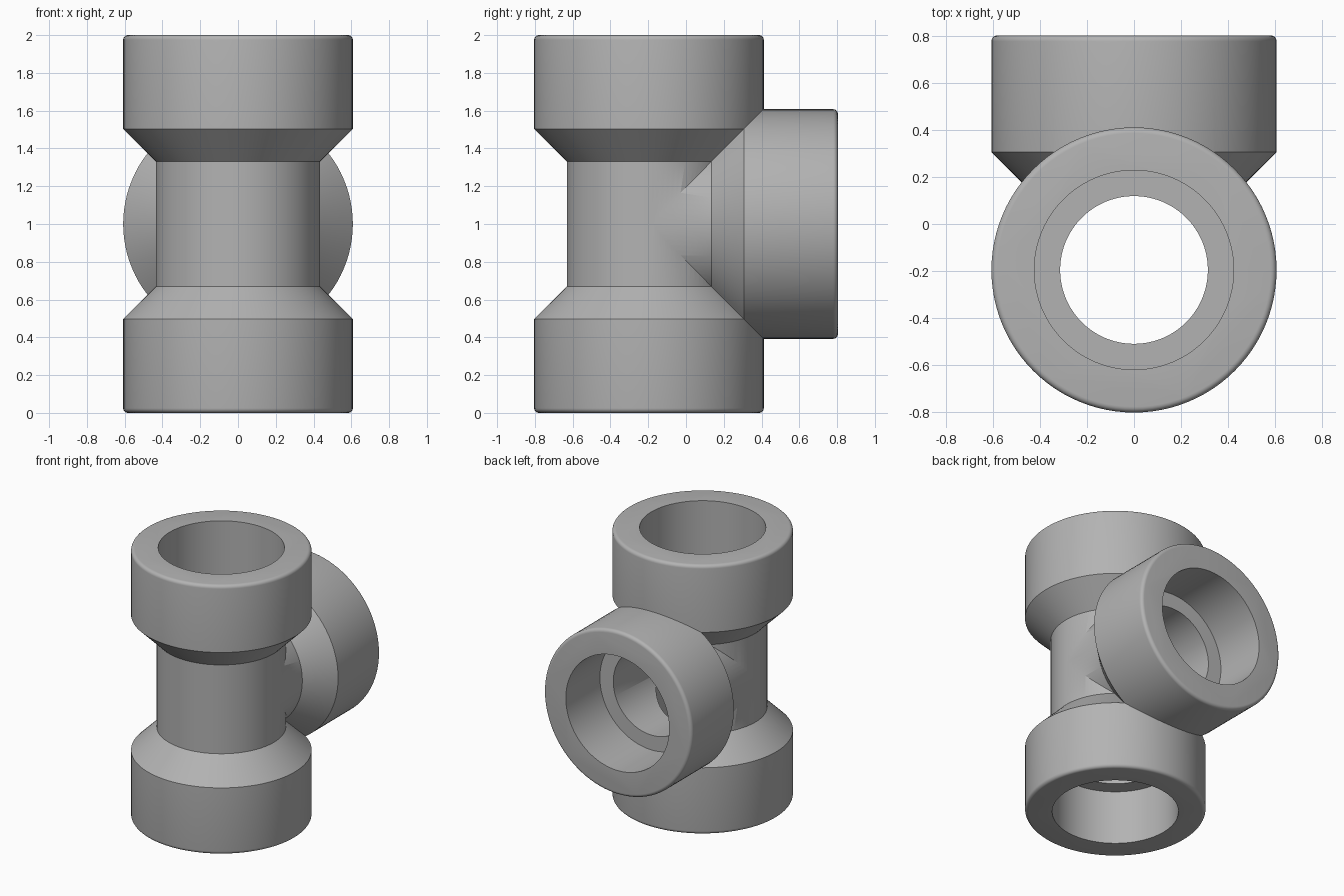
import bpy, bmesh, math
from mathutils import Matrix

if "Cube" in bpy.data.objects:
    bpy.data.objects.remove(bpy.data.objects["Cube"])

SEG = 96
R, NECK = 0.608, 0.435        # collar and neck outer radius
SOCKET, BORE = 0.425, 0.315   # socket and through-hole radius
AXIS_Y = -0.196               # run axis position

grey = bpy.data.materials.new("fitting grey")
grey.diffuse_color = (0.45, 0.45, 0.45, 1)
grey.use_nodes = True
grey.node_tree.nodes["Principled BSDF"].inputs["Base Color"].default_value = grey.diffuse_color


def lathe(name, profile, matrix):
    """Closed solid turned around local z from (radius, height) points."""
    bm = bmesh.new()
    rings = [[bm.verts.new((r * math.cos(2 * math.pi * i / SEG),
                            r * math.sin(2 * math.pi * i / SEG), h))
              for i in range(SEG)] for r, h in profile]
    for a, b in zip(rings, rings[1:]):
        for i in range(SEG):
            j = (i + 1) % SEG
            bm.faces.new((a[i], a[j], b[j], b[i]))
    bm.faces.new(rings[0][::-1])
    bm.faces.new(rings[-1])
    bmesh.ops.recalc_face_normals(bm, faces=bm.faces)
    me = bpy.data.meshes.new(name)
    bm.to_mesh(me)
    bm.free()
    me.transform(matrix)
    me.materials.append(grey)
    ob = bpy.data.objects.new(name, me)
    bpy.context.collection.objects.link(ob)
    return ob


def combine(target, tool, operation):
    mod = target.modifiers.new(operation.lower(), 'BOOLEAN')
    mod.operation, mod.solver, mod.object = operation, 'EXACT', tool
    bpy.context.view_layer.objects.active = target
    bpy.ops.object.modifier_apply(modifier=mod.name)
    bpy.data.objects.remove(tool)


# Half profiles from the centre outward: neck, cone, collar with rounded rim
F = 0.025
rim = [(R - F + F * math.cos(a), 1 - F + F * math.sin(a))
       for a in (math.pi / 2 * k / 5 for k in range(6))]
outer = [(NECK, 0.33), (R, 0.503)] + rim
inner = [(BORE, 0.6), (SOCKET, 0.6), (SOCKET, 1.05)]


def both_ends(half):
    return [(r, -h) for r, h in reversed(half)] + half


centre = Matrix.Translation((0, AXIS_Y, 1))
sideways = centre @ Matrix.Rotation(-math.pi / 2, 4, 'X')   # local z to +y

# Outer body: straight run plus side branch
tee = lathe("pipe_tee", both_ends(outer), centre)
branch = lathe("branch", [(NECK - 0.001, 0)] + outer, sideways)
combine(tee, branch, 'UNION')

# Stepped bores
combine(tee, lathe("run_bore", both_ends(inner), centre), 'DIFFERENCE')
combine(tee, lathe("branch_bore", [(BORE - 0.001, 0)] + inner, sideways), 'DIFFERENCE')

# Smooth turned surfaces, crisp edges
bpy.ops.object.select_all(action='DESELECT')
tee.select_set(True)
bpy.context.view_layer.objects.active = tee
bpy.ops.object.shade_smooth_by_angle(angle=math.radians(30))
